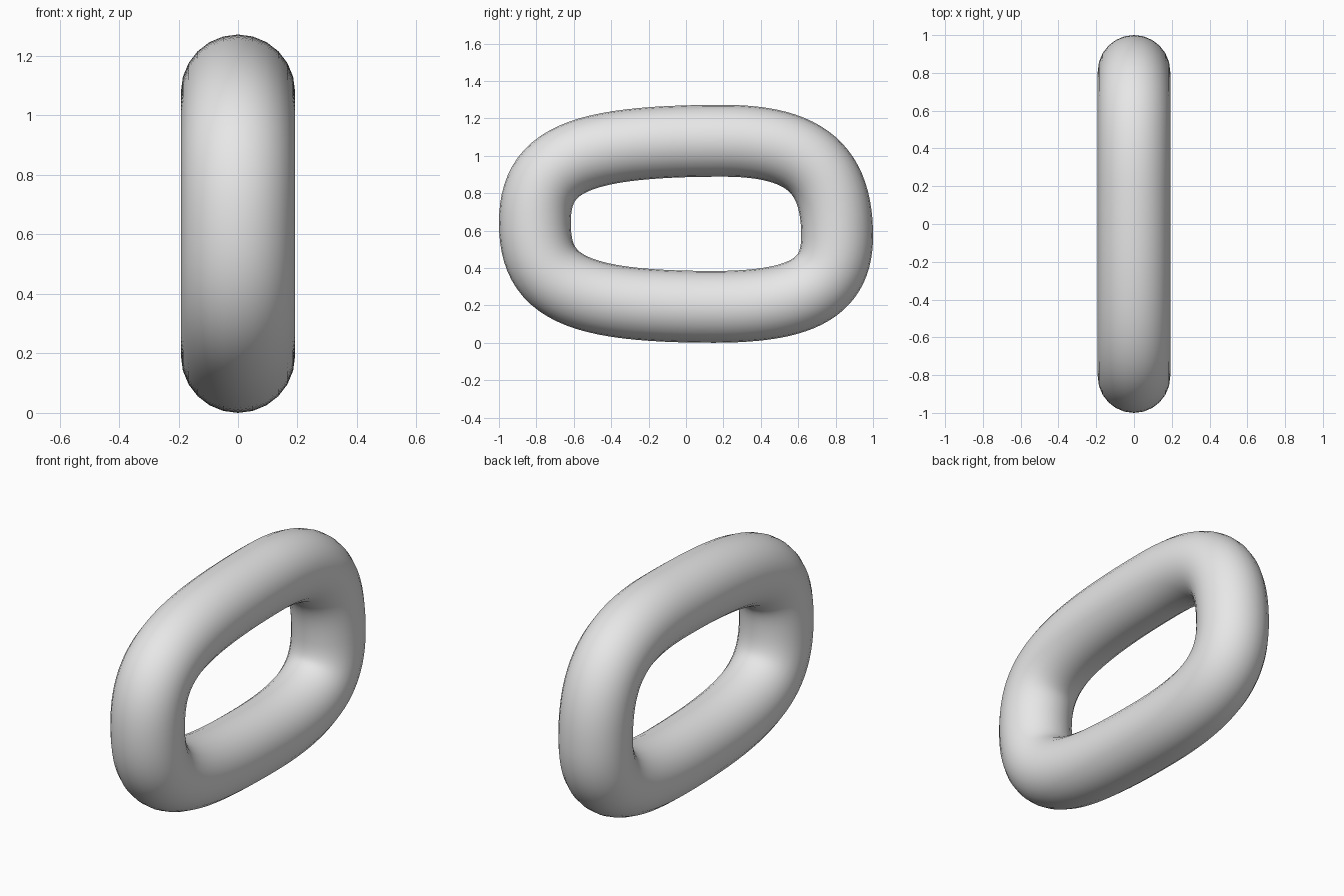
import bpy
from mathutils import Vector

cube = bpy.data.objects.get("Cube")
if cube:
    bpy.data.objects.remove(cube, do_unlink=True)

# Single plain grey
grey = bpy.data.materials.new("light_grey")
grey.use_nodes = True
colour = (0.8, 0.8, 0.8, 1.0)
grey.diffuse_color = colour
grey.node_tree.nodes["Principled BSDF"].inputs["Base Color"].default_value = colour

# Centre line of the link in the YZ plane: point, incoming handle, outgoing handle
TUBE_RADIUS = 0.192
PATH = [
    ((-0.808, 0.64), (0, -0.34), (0, 0.33)),
    ((0.20, 1.08), (-0.80, 0), (0.45, 0)),
    ((0.808, 0.57), (0, 0.35), (0, -0.26)),
    ((0.15, 0.192), (0.50, 0), (-0.75, 0)),
]

curve = bpy.data.curves.new("link_path", "CURVE")
curve.dimensions = "3D"
curve.resolution_u = 24
curve.bevel_depth = TUBE_RADIUS
curve.bevel_resolution = 10
spline = curve.splines.new("BEZIER")
spline.bezier_points.add(len(PATH) - 1)
spline.use_cyclic_u = True
for bez, (point, into, out) in zip(spline.bezier_points, PATH):
    bez.handle_left_type = bez.handle_right_type = "FREE"
    centre = Vector((0, *point))
    bez.co = centre
    bez.handle_left = centre + Vector((0, *into))
    bez.handle_right = centre + Vector((0, *out))

# Turn the swept tube into a smooth mesh
path = bpy.data.objects.new("link_path", curve)
bpy.context.collection.objects.link(path)
depsgraph = bpy.context.evaluated_depsgraph_get()
mesh = bpy.data.meshes.new_from_object(path.evaluated_get(depsgraph))
bpy.data.objects.remove(path, do_unlink=True)

mesh.name = "chain_link"
mesh.materials.clear()
mesh.materials.append(grey)
for face in mesh.polygons:
    face.use_smooth = True
link = bpy.data.objects.new("chain_link", mesh)
bpy.context.collection.objects.link(link)
